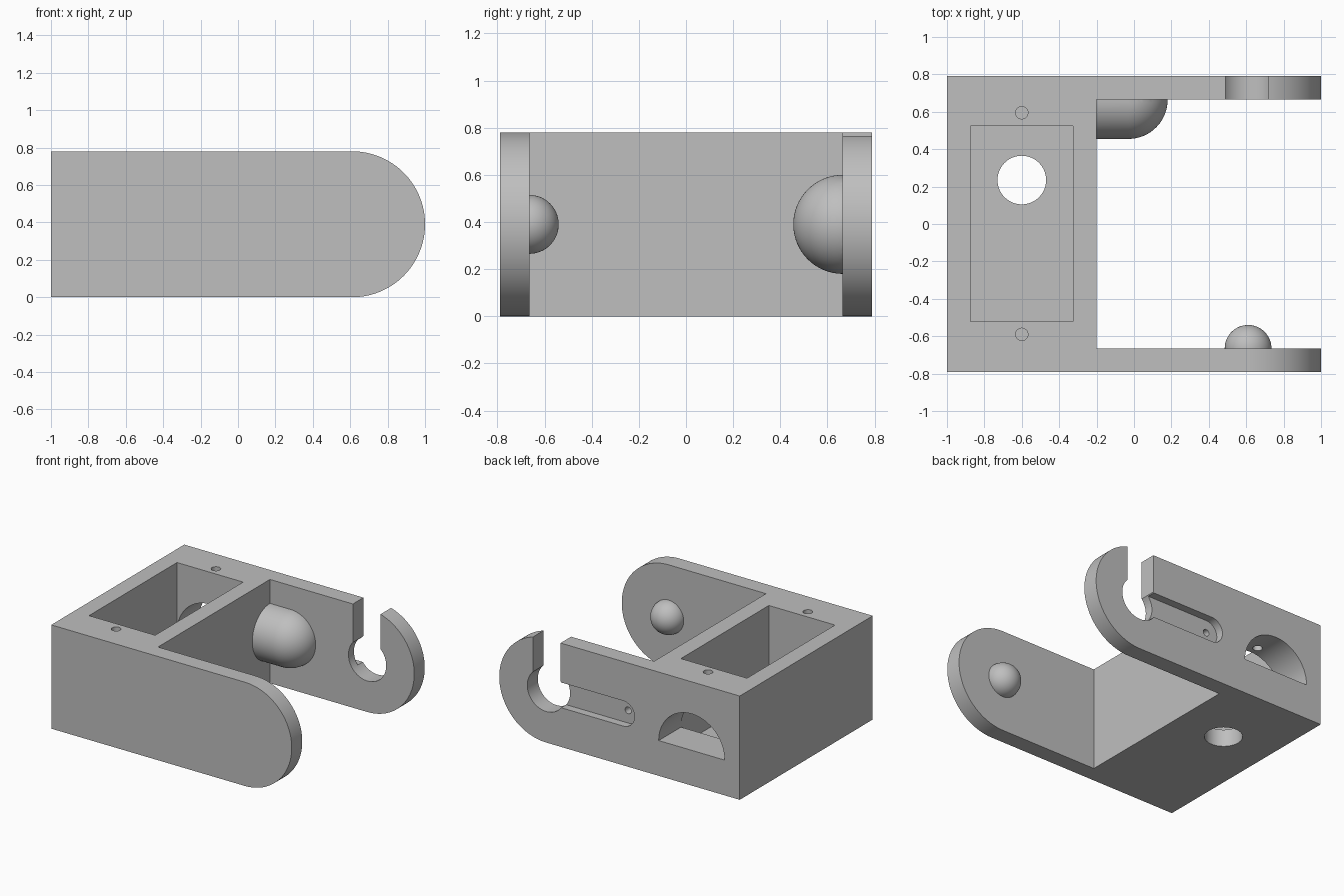
import bpy, bmesh
from math import pi, sin, cos
from mathutils import Vector

if "Cube" in bpy.data.objects:
    bpy.data.objects.remove(bpy.data.objects["Cube"])

H = 0.78          # height
MID = H / 2       # height of the pivot axis
OUT, IN = 0.79, 0.665   # outer and inner faces of the arms
PIVOT = 0.61      # x of the pivot

grey = bpy.data.materials.new("plain grey")
grey.use_nodes = True
grey.diffuse_color = (0.52, 0.52, 0.52, 1)
grey.node_tree.nodes["Principled BSDF"].inputs["Base Color"].default_value = (0.52, 0.52, 0.52, 1)


def finish(name, bm):
    bmesh.ops.recalc_face_normals(bm, faces=bm.faces)
    mesh = bpy.data.meshes.new(name)
    bm.to_mesh(mesh)
    bm.free()
    mesh.materials.append(grey)
    ob = bpy.data.objects.new(name, mesh)
    bpy.context.collection.objects.link(ob)
    return ob


def arc(u, v, r, start, end, n=48):
    steps = [start + (end - start) * i / n for i in range(n + 1)]
    return [(u + r * cos(a), v + r * sin(a)) for a in steps]


def circle(u, v, r):
    return arc(u, v, r, 0, 2 * pi, 64)[:-1]


def rect(u0, u1, v0, v1):
    return [(u0, v0), (u1, v0), (u1, v1), (u0, v1)]


def prism(name, outline, axis, low, high):
    """Extrude an outline along y (outline in x, z) or z (outline in x, y)."""
    place = (lambda u, v: (u, low, v)) if axis == "y" else (lambda u, v: (u, v, low))
    bm = bmesh.new()
    face = bm.faces.new([bm.verts.new(place(u, v)) for u, v in outline])
    new = bmesh.ops.extrude_face_region(bm, geom=[face])["geom"]
    move = Vector((0, high - low, 0) if axis == "y" else (0, 0, high - low))
    bmesh.ops.translate(bm, vec=move, verts=[g for g in new if isinstance(g, bmesh.types.BMVert)])
    return finish(name, bm)


def dome(name, profile, y, side):
    """Revolve an (x, radius) profile about x, keeping the half facing the gap."""
    bm = bmesh.new()
    verts = [bm.verts.new((x, y, MID + r)) for x, r in profile]
    edges = [bm.edges.new(pair) for pair in zip(verts, verts[1:])]
    bmesh.ops.spin(bm, geom=verts + edges, cent=(0, y, MID), axis=(1, 0, 0),
                   angle=2 * pi, steps=64)
    bmesh.ops.remove_doubles(bm, verts=bm.verts, dist=0.0005)
    # leave a little depth to sink into the arm
    bmesh.ops.bisect_plane(bm, geom=bm.verts[:] + bm.edges[:] + bm.faces[:],
                           plane_co=(0, y + side * 0.03, 0), plane_no=(0, side, 0),
                           clear_outer=True)
    bmesh.ops.holes_fill(bm, edges=[e for e in bm.edges if e.is_boundary])
    return finish(name, bm)


def combine(target, tool, operation="DIFFERENCE"):
    tool.hide_render = True
    mod = target.modifiers.new(tool.name, "BOOLEAN")
    mod.operation, mod.object, mod.solver = operation, tool, "EXACT"
    bpy.context.view_layer.objects.active = target
    bpy.ops.object.modifier_apply(modifier=mod.name)
    bpy.data.objects.remove(tool)


# Block with two round-ended arms
outline = [(-1, H), (-1, 0)] + arc(PIVOT, MID, MID, -pi / 2, pi / 2, 64)
bracket = prism("hinge_bracket", outline, "y", -OUT, OUT)
combine(bracket, prism("arm_gap", rect(-0.2, 1.2, -IN, IN), "z", -0.1, 1))

# Rounded boss on the back arm and pivot bump on the front arm
boss = dome("boss", [(-0.26, 0), (-0.26, 0.21)] + arc(-0.03, 0, 0.21, pi / 2, 0, 24), IN, 1)
bump = dome("pivot_bump", arc(PIVOT, 0, 0.125, pi, 0, 32), -IN, -1)
combine(bracket, boss, "UNION")
combine(bracket, bump, "UNION")

# Open pocket, floor hole and screw holes
combine(bracket, prism("pocket", rect(-0.875, -0.325, -0.52, 0.525), "z", 0.13, 1))
combine(bracket, prism("floor_hole", circle(-0.6, 0.235, 0.13), "z", -0.1, 0.3))
# Arched window through the back wall
combine(bracket, prism("arched_window", arc(-0.6, 0.265, 0.274, 0, pi), "y", 0.5, 0.9))
for y in (-0.59, 0.595):
    combine(bracket, prism("screw_hole", circle(-0.6, y, 0.033), "z", 0.45, 1))

# Pivot hole with its open slot in the back arm
combine(bracket, prism("pivot_hole", circle(PIVOT, MID, 0.157), "y", 0.6, 0.9))
combine(bracket, prism("snap_slot", rect(0.49, 0.72, MID, 1), "y", 0.6, 0.9))

# Round-ended groove in the outer face, with a small hole at its end
groove = arc(-0.03, MID, 0.095, pi / 2, 3 * pi / 2) + arc(0.55, MID, 0.095, -pi / 2, pi / 2)
combine(bracket, prism("groove", groove, "y", 0.73, 0.9))
combine(bracket, prism("wire_hole", circle(-0.03, MID, 0.025), "y", 0.58, 0.9))

bpy.ops.object.select_all(action="DESELECT")
bracket.select_set(True)
bpy.context.view_layer.objects.active = bracket
bpy.ops.object.shade_smooth_by_angle(angle=pi / 6)
